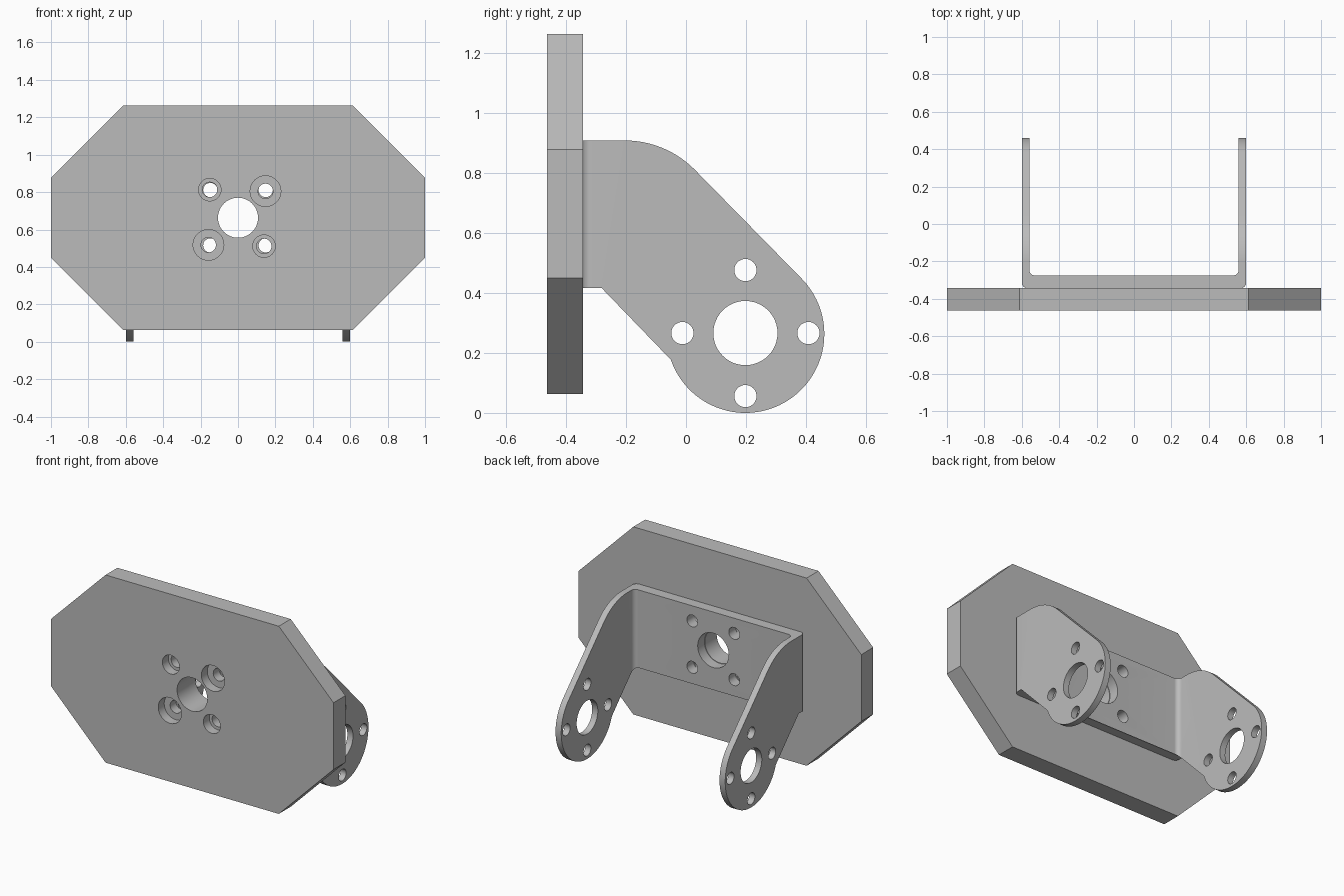
import bpy, bmesh
from math import radians, sin, cos
from mathutils import Vector

cube = bpy.data.objects.get("Cube")
if cube:
    bpy.data.objects.remove(cube, do_unlink=True)

metal = bpy.data.materials.new("plain grey metal")
metal.use_nodes = True
GREY = (0.5, 0.5, 0.5, 1)
metal.diffuse_color = GREY
metal.node_tree.nodes["Principled BSDF"].inputs["Base Color"].default_value = GREY


def prism(name, outline, axis, lo, hi):
    """Extrude a 2D outline along an axis from lo to hi."""
    place = {"x": lambda a, b, c: (c, a, b),
             "y": lambda a, b, c: (a, c, b),
             "z": lambda a, b, c: (a, b, c)}[axis]
    bm = bmesh.new()
    face = bm.faces.new([bm.verts.new(place(a, b, lo)) for a, b in outline])
    side = bmesh.ops.extrude_face_region(bm, geom=[face])["geom"]
    shift = Vector(place(0, 0, hi - lo))
    bmesh.ops.translate(bm, vec=shift, verts=[v for v in side if isinstance(v, bmesh.types.BMVert)])
    bmesh.ops.recalc_face_normals(bm, faces=bm.faces)
    mesh = bpy.data.meshes.new(name)
    bm.to_mesh(mesh)
    bm.free()
    mesh.materials.append(metal)
    ob = bpy.data.objects.new(name, mesh)
    bpy.context.collection.objects.link(ob)
    return ob


def arc(cx, cy, r, start, end, steps):
    angles = [radians(start + (end - start) * i / steps) for i in range(steps + 1)]
    return [(cx + r * cos(a), cy + r * sin(a)) for a in angles]


def combine(ob, tool, operation="DIFFERENCE"):
    """Apply a boolean and discard the tool."""
    tool.hide_render = True
    mod = ob.modifiers.new("cut", "BOOLEAN")
    mod.operation, mod.object, mod.solver = operation, tool, "EXACT"
    bpy.context.view_layer.update()
    result = bpy.data.meshes.new_from_object(ob.evaluated_get(bpy.context.evaluated_depsgraph_get()))
    ob.modifiers.clear()
    ob.data = result
    bpy.data.objects.remove(tool, do_unlink=True)


def drill(ob, a, b, r, axis, lo, hi):
    combine(ob, prism("drill", arc(a, b, r, 0, 360, 48)[:-1], axis, lo, hi))


FRONT, JOINT, MID_Z = -0.463, -0.343, 0.663

# Octagonal front plate with central hole and counterbored bolt holes
octagon = [(-0.613, 0.063), (0.613, 0.063), (1, 0.45), (1, 0.877),
           (0.613, 1.263), (-0.613, 1.263), (-1, 0.877), (-1, 0.45)]
plate = prism("front_plate", octagon, "y", FRONT, JOINT)
drill(plate, 0, MID_Z, 0.107, "y", -0.6, -0.2)
for x, z, r in [(-0.151, 0.813, 0.06), (0.147, 0.805, 0.082),
                (-0.158, 0.518, 0.082), (0.139, 0.511, 0.06)]:
    drill(plate, x, z, r, "y", -0.6, FRONT + 0.06)
    drill(plate, x, z, 0.04, "y", -0.6, -0.2)

# U-shaped channel with rounded bends, seen from above
W, T, BASE = 0.6, 0.04, -0.275
channel = (arc(-W + 0.03, JOINT + 0.03, 0.03, 180, 270, 8)
           + arc(W - 0.03, JOINT + 0.03, 0.03, 270, 360, 8)
           + [(W, 0.7), (W - T, 0.7)]
           + arc(W - T - 0.03, BASE + 0.03, 0.03, 0, -90, 8)
           + arc(-W + T + 0.03, BASE + 0.03, 0.03, 270, 180, 8)
           + [(-W + T, 0.7), (-W, 0.7)])
bracket = prism("u_bracket", channel, "z", -0.2, 1.2)

# Trim the channel to the arm's side silhouette
EYE_Y, EYE_Z = 0.198, 0.263
silhouette = ([(-0.4, 0.417), (-0.4, 0.908)]
              + arc(-0.205, 0.578, 0.33, 90, 45, 16)
              + arc(EYE_Y, EYE_Z, 0.263, 45, -161, 64)
              + [(-0.282, 0.417)])
combine(bracket, prism("trim", silhouette, "x", -0.8, 0.8), "INTERSECT")

# Holes through the bracket base
drill(bracket, 0, MID_Z, 0.11, "y", -0.5, -0.1)
for sx in (-1, 1):
    for sz in (-1, 1):
        drill(bracket, sx * 0.148, MID_Z + sz * 0.148, 0.038, "y", -0.5, -0.1)

# Holes through both arms
drill(bracket, EYE_Y, EYE_Z + 0.003, 0.107, "x", -0.8, 0.8)
for dy, dz in [(0, 1), (1, 0), (0, -1), (-1, 0)]:
    drill(bracket, EYE_Y + dy * 0.21, EYE_Z + 0.003 + dz * 0.21, 0.037, "x", -0.8, 0.8)

# Smooth shading on curved walls
for ob in (plate, bracket):
    bpy.ops.object.select_all(action="DESELECT")
    ob.select_set(True)
    bpy.context.view_layer.objects.active = ob
    bpy.ops.object.shade_smooth_by_angle(angle=radians(30))
